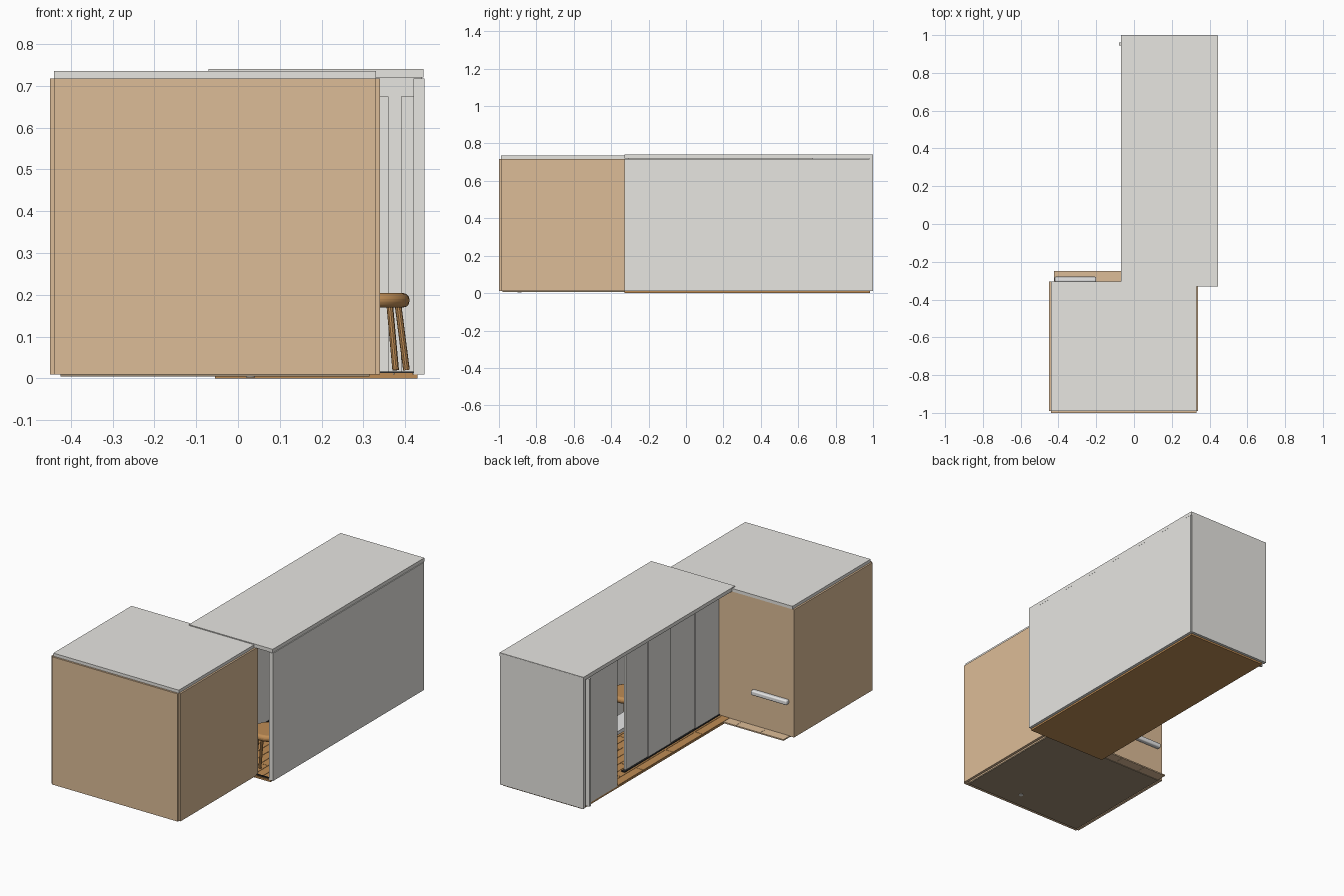
import bpy, math
from mathutils import Vector

cube = bpy.data.objects.get("Cube")
if cube:
    bpy.data.objects.remove(cube, do_unlink=True)


def material(name, r, g, b):
    m = bpy.data.materials.new(name)
    m.use_nodes = True
    m.diffuse_color = (r, g, b, 1)
    m.node_tree.nodes["Principled BSDF"].inputs["Base Color"].default_value = (r, g, b, 1)
    return m


GREY = material("light grey panel", 0.80, 0.79, 0.755)
PALE = material("pale wood", 0.72, 0.505, 0.31)
OAK = material("warm oak", 0.52, 0.265, 0.09)
BASE = material("dull brown base", 0.35, 0.27, 0.18)
BLACK = material("black track", 0.02, 0.02, 0.02)
WHITE = material("white", 0.80, 0.80, 0.80)


def box(name, x, y, z, mat, bevel=0):
    """Box given by its (low, high) extent along each axis."""
    bpy.ops.mesh.primitive_cube_add(size=1, location=[sum(r) / 2 for r in (x, y, z)])
    o = bpy.context.object
    o.name = name
    o.scale = [r[1] - r[0] for r in (x, y, z)]
    bpy.ops.object.transform_apply(location=False, rotation=False, scale=True)
    o.data.materials.append(mat)
    if bevel:
        mod = o.modifiers.new("rounding", "BEVEL")
        mod.width = bevel
        mod.segments = 4
        bpy.ops.object.shade_smooth_by_angle()
    return o


def rod(name, a, b, radius, mat, sides=16):
    a, b = Vector(a), Vector(b)
    bpy.ops.mesh.primitive_cylinder_add(vertices=sides, radius=radius,
                                        depth=(b - a).length, location=(a + b) / 2)
    o = bpy.context.object
    o.name = name
    o.rotation_euler = (b - a).to_track_quat("Z", "Y").to_euler()
    o.data.materials.append(mat)
    bpy.ops.object.shade_smooth_by_angle()
    return o


WALL = (0.01, 0.718)
FLOOR = 0.013

# Front block: base, drain, wood cladding panels and inset roof
box("front_base", (-0.425, 0.315), (-0.98, -0.31), (0.005, 0.012), BASE)
rod("drain", (0.03, -0.89, 0.002), (0.03, -0.89, 0.006), 0.011, GREY)
box("front_wall", (-0.44, 0.33), (-1, -0.985), WALL, PALE)
box("right_cladding", (-0.45, -0.435), (-0.99, -0.305), WALL, PALE)
box("left_cladding", (0.325, 0.34), (-0.99, -0.312), WALL, PALE)
box("front_block_back_wall", (-0.437, 0.02), (-0.32, -0.305), WALL, PALE)
box("shared_wall", (0.02, 0.33), (-0.33, -0.315), WALL, PALE)
box("front_roof", (-0.44, 0.33), (-0.99, -0.305), (0.705, 0.735), GREY)

# Rounded wall bar behind the front block
box("wall_bar", (-0.42, -0.2), (-0.306, -0.279), (0.188, 0.214), WHITE, 0.007)

# Wooden step in short planks
for a, b in ((-0.423, -0.2805), (-0.2795, -0.1305), (-0.1295, -0.055)):
    box("step_plank", (a, b), (-0.306, -0.25), (0.005, 0.012), PALE)

# Long wing: floor slab, walls and overhanging roof
box("wing_floor", (-0.055, 0.43), (-0.33, 0.985), (0, 0.01), OAK)
box("wing_long_wall", (0.42, 0.446), (-0.33, 0.995), WALL, GREY)
box("wing_end_wall", (-0.07, 0.44), (0.98, 1), (0.01, 0.738), GREY)
box("wing_roof", (-0.07, 0.444), (-0.33, 0.999), (0.72, 0.74), GREY)
box("end_post", (-0.08, -0.055), (0.945, 0.96), WALL, GREY)

# Floor planks in staggered rows
ROWS = 10
width = 0.475 / ROWS
for i in range(ROWS):
    x = -0.054 + i * width
    y = -0.328
    end = y + (0.13 if i % 2 else 0.26)
    while y < 0.97:
        box("floor_plank", (x, x + width - 0.002), (y, end - 0.002), (0.009, FLOOR), OAK)
        y, end = end, min(end + 0.26, 0.978)

# Side facade: forward fixed panel with its return, lintel, sliding doors, tracks
box("fixed_panel", (-0.055, -0.035), (0.68, 0.98), WALL, GREY)
box("panel_return", (-0.035, 0.03), (0.68, 0.7), WALL, GREY)
box("door_lintel", (0.01, 0.03), (-0.305, 0.68), (0.675, 0.72), GREY)
edges = (-0.305, -0.096, 0.114, 0.316, 0.51)
for i, (a, b) in enumerate(zip(edges, edges[1:])):
    shift = 0.004 * (i % 2)
    box("sliding_door", (0.01 + shift, 0.022 + shift), (a + 0.002, b - 0.002), (0.016, 0.676), GREY)
box("door_track", (0.004, 0.028), (-0.305, 0.53), (FLOOR, 0.017), BLACK)
box("entry_track", (0.34, 0.42), (-0.325, -0.315), (FLOOR, 0.017), BLACK)

# Inner panels on the end wall
for a, b in ((0.03, 0.36), (0.39, 0.42)):
    box("inner_panel", (a, b), (0.96, 0.98), (FLOOR, 0.675), GREY)


# Round stools with splayed legs
def stool(cx, cy, turn):
    bpy.ops.mesh.primitive_cylinder_add(vertices=32, radius=0.095, depth=0.034,
                                        location=(cx, cy, 0.187))
    seat = bpy.context.object
    seat.name = "stool_seat"
    seat.data.materials.append(OAK)
    mod = seat.modifiers.new("rounding", "BEVEL")
    mod.width = 0.014
    mod.segments = 3
    bpy.ops.object.shade_smooth_by_angle()
    for k in range(4):
        angle = turn + k * math.pi / 2
        c, s = math.cos(angle), math.sin(angle)
        rod("stool_leg", (cx + 0.068 * c, cy + 0.068 * s, 0.175),
            (cx + 0.088 * c, cy + 0.088 * s, 0.02), 0.008, OAK, 10)


stool(0.315, -0.17, 0)
stool(0.315, 0.06, math.pi / 4)

# Low table behind the opening
box("table_top", (0.09, 0.2), (0.2, 0.5), (0.175, 0.195), WHITE)
for y in (0.23, 0.47):
    box("table_leg", (0.13, 0.16), (y - 0.015, y + 0.015), (FLOOR, 0.175), WHITE)
